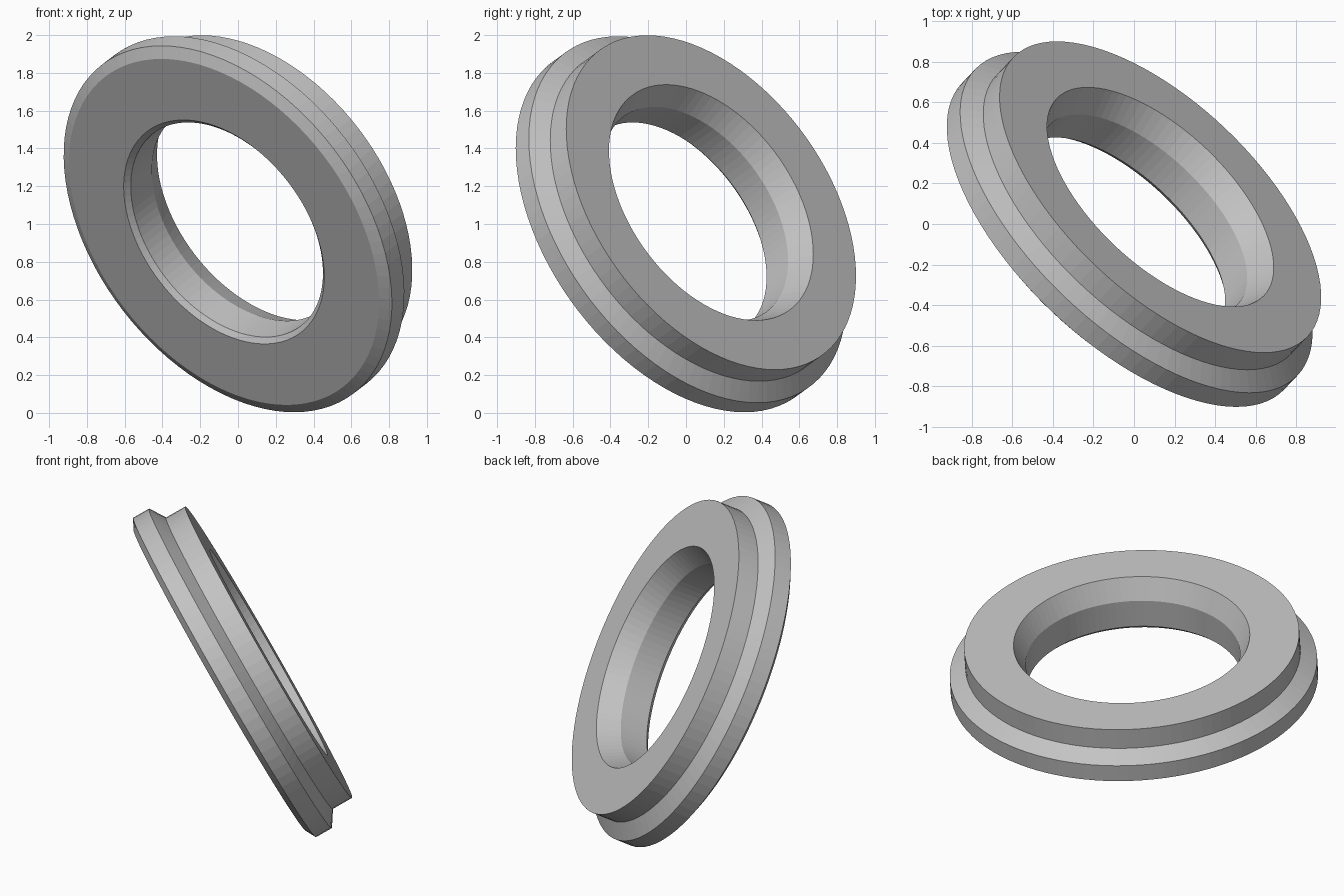
import bpy, bmesh
from math import tau
from mathutils import Vector, Matrix

cube = bpy.data.objects.get("Cube")
if cube:
    bpy.data.objects.remove(cube, do_unlink=True)

SEGMENTS = 96
AXIS = Vector((0.61, 0.642, 0.466)).normalized()
BACK_CENTRE = Vector((0.13, 0.133, 1.114))

# Ring cross-section: (radius, distance along the axis from the back face)
profile = [
    (1.0, 0), (1.0, -0.132),            # back collar
    (1.096, -0.194), (1.096, -0.302),   # flange with sloped shoulder
    (1.035, -0.335), (0.67, -0.335),    # front bevel and front face
    (0.642, -0.31), (0.64, -0.13),      # bore
    (0.705, 0),                         # flared back mouth
]

grey = bpy.data.materials.new("plain grey")
grey.use_nodes = True
colour = (0.55, 0.55, 0.55, 1)
grey.diffuse_color = colour
grey.node_tree.nodes["Principled BSDF"].inputs["Base Color"].default_value = colour

# Revolve the cross-section into a closed ring
bm = bmesh.new()
verts = [bm.verts.new((r, 0, z)) for r, z in profile]
edges = [bm.edges.new((a, b)) for a, b in zip(verts, verts[1:] + verts[:1])]
bmesh.ops.spin(bm, geom=verts + edges, cent=(0, 0, 0), axis=(0, 0, 1),
               angle=tau, steps=SEGMENTS, use_merge=True)
bmesh.ops.remove_doubles(bm, verts=bm.verts[:], dist=0.0001)
bmesh.ops.recalc_face_normals(bm, faces=bm.faces[:])

# Tilt the ring so its back face looks along the axis
tilt = AXIS.to_track_quat('Z', 'Y').to_matrix().to_4x4()
bm.transform(Matrix.Translation(BACK_CENTRE) @ tilt)

mesh = bpy.data.meshes.new("flanged_ring")
bm.to_mesh(mesh)
bm.free()
mesh.materials.append(grey)
ring = bpy.data.objects.new("flanged_ring", mesh)
bpy.context.collection.objects.link(ring)
